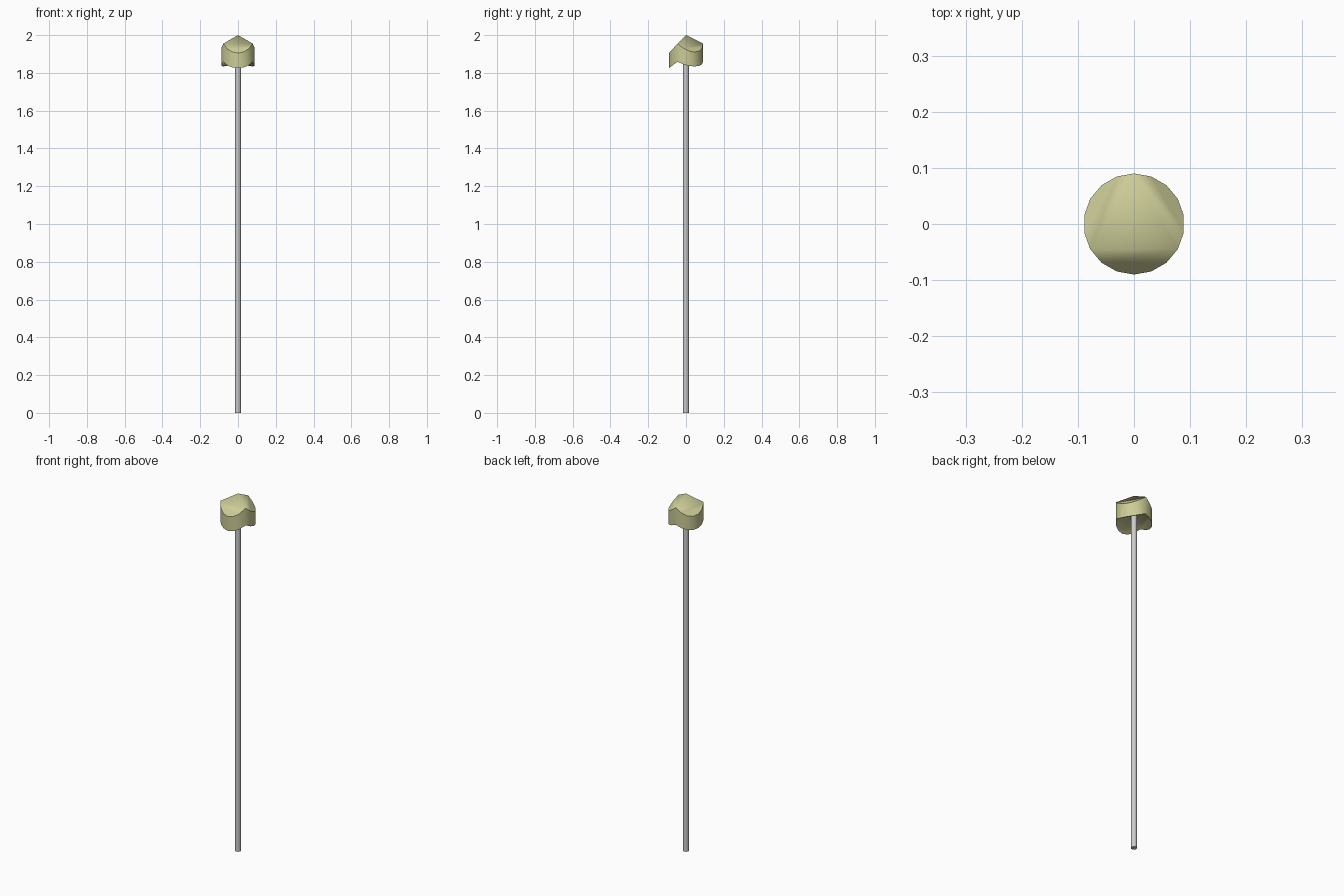
import bpy, bmesh, math

if "Cube" in bpy.data.objects:
    bpy.data.objects.remove(bpy.data.objects["Cube"])

RADIUS, SIDES, TOP = 0.09, 18, 2.0
THIRD = SIDES // 3


def ring_heights(ridge, front, back):
    # rim heights: three ridges with a lobe drooping between each pair
    heights = []
    for i in range(SIDES):
        a = math.radians(60 - 120 * (i % THIRD) / THIRD)
        sag = (math.cos(a) - 0.5) / 0.5
        low = front if i // THIRD == 1 else back
        heights.append(ridge + (low - ridge) * sag)
    return heights


# pole
bpy.ops.mesh.primitive_cylinder_add(vertices=12, radius=0.0155, depth=1.95,
                                    location=(0, 0, 0.975))
bpy.context.object.name = "pole"
bpy.ops.object.shade_smooth_by_angle(angle=math.radians(40))

# round cap: three-sided pyramid top, flatter hollowed underside
bm = bmesh.new()
pts = [(RADIUS * math.cos(math.radians(90 + 360 / SIDES * i)),
        RADIUS * math.sin(math.radians(90 + 360 / SIDES * i))) for i in range(SIDES)]
rings = []
for z, rim in ((TOP, ring_heights(1.955, 1.905, 1.91)),
               (1.89, ring_heights(1.859, 1.825, 1.834))):
    ring = [bm.verts.new((x, y, h)) for (x, y), h in zip(pts, rim)]
    apex = bm.verts.new((0, 0, z))
    for k in range(3):
        arc = [ring[(k * THIRD + j) % SIDES] for j in range(THIRD + 1)]
        bm.faces.new((apex, arc[0], arc[-1]))
        bm.faces.new(arc)
    rings.append(ring)
for i in range(SIDES):
    j = (i + 1) % SIDES
    bm.faces.new((rings[0][i], rings[1][i], rings[1][j], rings[0][j]))
bmesh.ops.recalc_face_normals(bm, faces=bm.faces)

# smooth surfaces with sharp rims
for f in bm.faces:
    f.smooth = True
for ring in rings:
    for i in range(SIDES):
        bm.edges.get((ring[i], ring[(i + 1) % SIDES])).smooth = False
mesh = bpy.data.meshes.new("cap")
bm.to_mesh(mesh)
bm.free()
cap = bpy.data.objects.new("cap", mesh)
bpy.context.collection.objects.link(cap)

mat = bpy.data.materials.new("pale olive")
mat.diffuse_color = (0.60, 0.60, 0.31, 1)
mat.use_nodes = True
mat.node_tree.nodes["Principled BSDF"].inputs["Base Color"].default_value = mat.diffuse_color
mesh.materials.append(mat)
